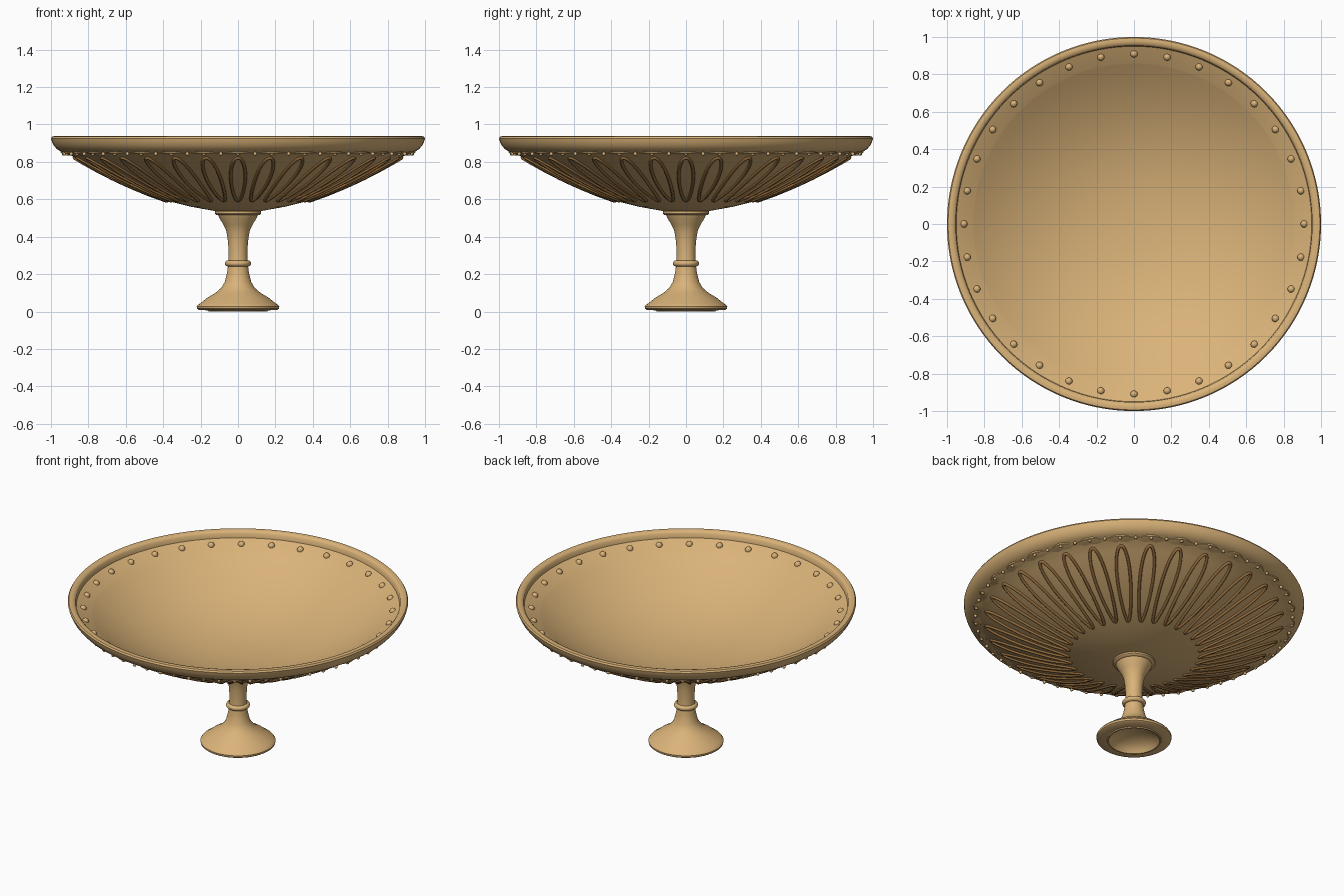
import bpy, bmesh
from math import sin, cos, pi, radians
from mathutils import Matrix

if "Cube" in bpy.data.objects:
    bpy.data.objects.remove(bpy.data.objects["Cube"])


def material(name, colour):
    mat = bpy.data.materials.new(name)
    mat.use_nodes = True
    mat.diffuse_color = colour
    mat.node_tree.nodes["Principled BSDF"].inputs["Base Color"].default_value = colour
    return mat


tan = material("warm tan", (0.70, 0.45, 0.19, 1))
brown = material("dark golden brown", (0.30, 0.15, 0.045, 1))


def finish(obj, angle, mat):
    obj.data.materials.append(mat)
    bpy.ops.object.select_all(action="DESELECT")
    obj.select_set(True)
    bpy.context.view_layer.objects.active = obj
    if obj.type == "CURVE":
        bpy.ops.object.convert(target="MESH")
    bpy.ops.object.shade_smooth_by_angle(angle=radians(angle))


def add_mesh(name, bm, angle):
    mesh = bpy.data.meshes.new(name)
    bm.to_mesh(mesh)
    bm.free()
    obj = bpy.data.objects.new(name, mesh)
    bpy.context.collection.objects.link(obj)
    finish(obj, angle, tan)


def lathe(name, profile, steps=96, wave=None, angle=40):
    """Spin an (r, z) profile round the z axis; wave offsets r by angle."""
    bm = bmesh.new()
    rings = []
    for r, z in profile:
        if r == 0:
            rings.append([bm.verts.new((0, 0, z))] * steps)
            continue
        ring = []
        for i in range(steps):
            a = 2 * pi * i / steps
            k = r + (wave(a) if wave else 0)
            ring.append(bm.verts.new((k * cos(a), k * sin(a), z)))
        rings.append(ring)
    for low, high in zip(rings, rings[1:]):
        for i in range(steps):
            j = (i + 1) % steps
            corners = dict.fromkeys((low[i], low[j], high[j], high[i]))
            bm.faces.new(list(corners))
    bmesh.ops.recalc_face_normals(bm, faces=bm.faces)
    add_mesh(name, bm, angle)


def beads(name, count, ring_radius, z, size):
    bm = bmesh.new()
    for i in range(count):
        a = 2 * pi * i / count
        bmesh.ops.create_uvsphere(
            bm, u_segments=12, v_segments=8, radius=size,
            matrix=Matrix.Translation((ring_radius * cos(a), ring_radius * sin(a), z)))
    add_mesh(name, bm, 60)


# Bowl: underside, rounded lip, sloping inner band and shallow basin
under = [(0.11, 0.535), (0.25, 0.56), (0.38, 0.592), (0.48, 0.628), (0.57, 0.665),
         (0.66, 0.706), (0.75, 0.752), (0.84, 0.802), (0.91, 0.845)]
lip = [(0.945, 0.855), (0.968, 0.868), (0.985, 0.888), (0.995, 0.908), (1.0, 0.926),
       (0.994, 0.936), (0.98, 0.938), (0.962, 0.934), (0.953, 0.924), (0.95, 0.895)]
band = [(0.948, 0.894), (0.86, 0.849)]
basin = [(0.857 * t / 20, 0.578 + 0.269 * (t / 20) ** 2.2) for t in range(20, -1, -1)]
lathe("bowl", [(0, 0.535)] + under + lip + band + basin, 128, angle=42)

# Scalloped ledge under the lip
lathe("scalloped_ledge",
      [(0.89, 0.835), (0.918, 0.842), (0.934, 0.848), (0.936, 0.856), (0.92, 0.859)],
      256, wave=lambda a: 0.013 * cos(32 * a))


# Raised petal loops lying on the underside
def under_z(r):
    for (r0, z0), (r1, z1) in zip(under, under[1:]):
        if r <= r1:
            return z0 + (z1 - z0) * (r - r0) / (r1 - r0)


curve = bpy.data.curves.new("petal_loops", "CURVE")
curve.dimensions = "3D"
curve.bevel_depth = 0.009
curve.bevel_resolution = 2
PETALS, POINTS = 32, 36
for p in range(PETALS):
    a = 2 * pi * p / PETALS
    spline = curve.splines.new("POLY")
    spline.points.add(POINTS - 1)
    spline.use_cyclic_u = True
    for i, point in enumerate(spline.points):
        t = 2 * pi * i / POINTS
        s = (1 - cos(t)) / 2
        along, side = 0.385 + 0.49 * s, sin(t) * (0.024 + 0.026 * s)
        point.co = (along * cos(a) - side * sin(a), along * sin(a) + side * cos(a),
                    under_z(along) - 0.002, 1)
petals = bpy.data.objects.new("petal_loops", curve)
bpy.context.collection.objects.link(petals)
finish(petals, 60, brown)

# Bead rows on the inner band and under the ledge
beads("rim_beads", 32, 0.91, 0.872, 0.02)
beads("ledge_beads", 64, 0.932, 0.843, 0.01)

# Stem and hollow foot in one turned piece
lathe("stem_and_foot", [
    (0, 0.54), (0.118, 0.54), (0.124, 0.534), (0.124, 0.524), (0.118, 0.517),
    (0.106, 0.515), (0.1, 0.5), (0.078, 0.465), (0.062, 0.43), (0.053, 0.37),
    (0.05, 0.31), (0.052, 0.26), (0.058, 0.21), (0.07, 0.16), (0.088, 0.128),
    (0.12, 0.1), (0.165, 0.073), (0.2, 0.045), (0.213, 0.037), (0.221, 0.027),
    (0.219, 0.015), (0.21, 0.009), (0.16, 0.006), (0.157, 0), (0.15, 0),
    (0.135, 0.022), (0.1, 0.045), (0.05, 0.06), (0, 0.065)], 64)

# Rounded collar on the stem
lathe("stem_collar", [(0.054 + 0.016 * sin(pi * i / 8), 0.257 - 0.016 * cos(pi * i / 8))
                      for i in range(9)], 64)
